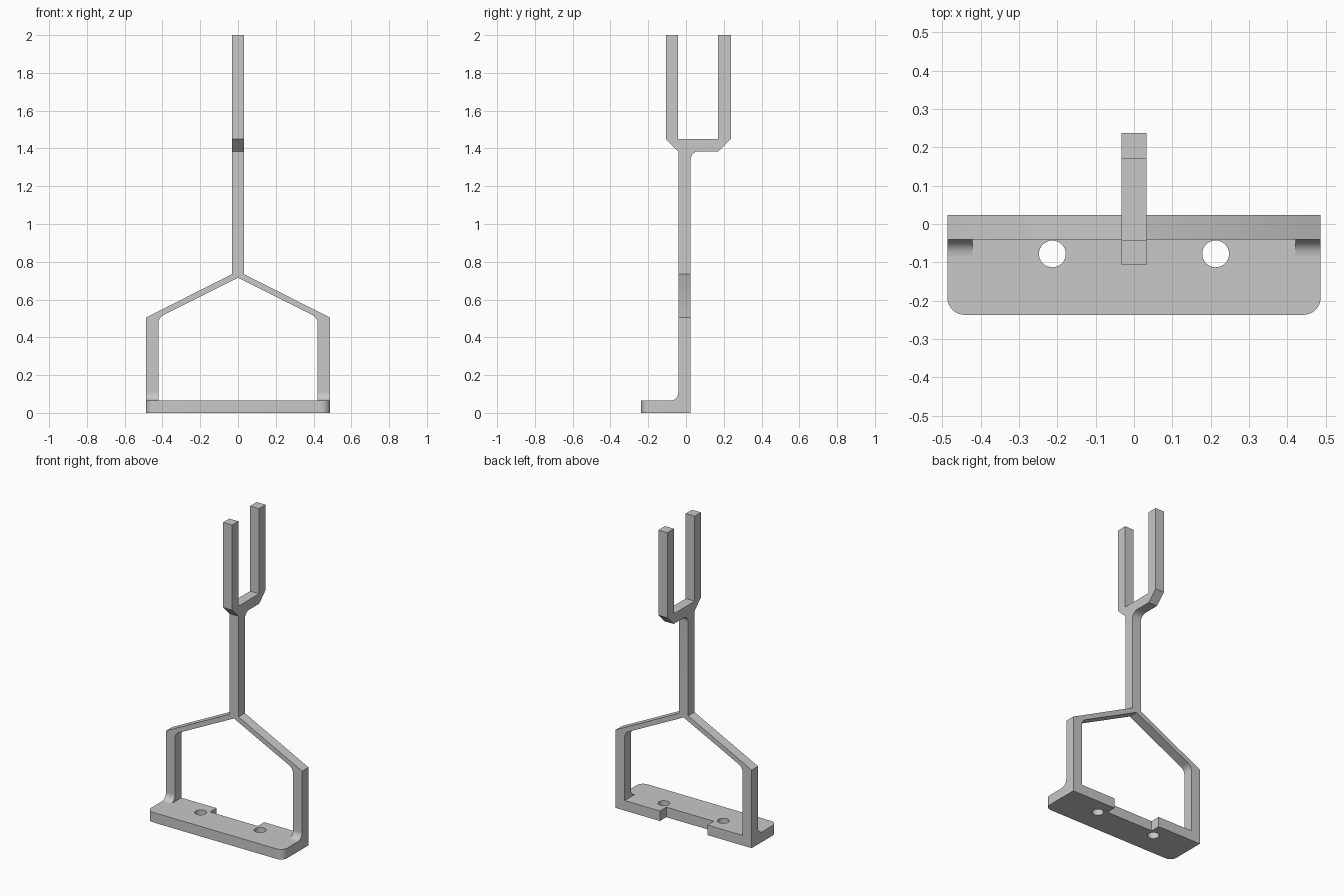
import bpy, bmesh
from math import sin, tan
from mathutils import Vector

cube = bpy.data.objects.get("Cube")
if cube:
    bpy.data.objects.remove(cube, do_unlink=True)

grey = bpy.data.materials.new("plain grey")
grey.use_nodes = True
COLOUR = (0.58, 0.58, 0.58, 1)
grey.diffuse_color = COLOUR
grey.node_tree.nodes["Principled BSDF"].inputs["Base Color"].default_value = COLOUR


def rounded(points, steps=8):
    """Closed outline from (u, v, radius) corners, with arcs at the rounded ones."""
    out = []
    for i, (u, v, r) in enumerate(points):
        p = Vector((u, v))
        new = [p]
        if r:
            a = (Vector(points[i - 1][:2]) - p).normalized()
            b = (Vector(points[(i + 1) % len(points)][:2]) - p).normalized()
            half = a.angle(b) / 2
            centre = p + (a + b).normalized() * r / sin(half)
            start = (p + a * r / tan(half) - centre).normalized()
            end = (p + b * r / tan(half) - centre).normalized()
            new = [centre + start.slerp(end, k / steps) * r for k in range(steps + 1)]
        for q in new:
            if not out or (q - out[-1]).length > 1e-4:
                out.append(q)
    return out


def prism(name, points, axis, lo, hi):
    """Extrude an outline along one axis."""
    place = {"x": lambda u, v, t: (t, u, v),
             "y": lambda u, v, t: (u, t, v),
             "z": lambda u, v, t: (u, v, t)}[axis]
    bm = bmesh.new()
    face = bm.faces.new([bm.verts.new(place(p.x, p.y, lo)) for p in rounded(points)])
    moved = bmesh.ops.extrude_face_region(bm, geom=[face], use_keep_orig=True)["geom"]
    bmesh.ops.translate(bm, vec=place(0, 0, hi - lo),
                        verts=[g for g in moved if isinstance(g, bmesh.types.BMVert)])
    bmesh.ops.recalc_face_normals(bm, faces=bm.faces)
    mesh = bpy.data.meshes.new(name)
    bm.to_mesh(mesh)
    bm.free()
    mesh.materials.append(grey)
    obj = bpy.data.objects.new(name, mesh)
    bpy.context.collection.objects.link(obj)
    return obj


def mirrored(half):
    """Add the left-right reflection of a half outline."""
    return half + [(-u, v, r) for u, v, r in reversed(half)]


W = 0.487                    # half width of the base
LEG = 0.422                  # inner side of the legs
FRONT, BACK = -0.041, 0.024  # frame thickness
TOP = 0.065                  # base thickness
FOOT = 0.107                 # top of the foot fillet
BAR = 0.032                  # half width of the stem

# Base plate with rounded front corners and a notch at the back
base = prism("base_plate", mirrored([
    (0.17, FRONT, 0), (0.17, BACK, 0), (W, BACK, 0), (W, -0.237, 0.045)]), "z", 0, TOP)

# Two screw holes
for x in (-0.213, 0.213):
    bpy.ops.mesh.primitive_cylinder_add(vertices=32, radius=0.035, depth=0.3,
                                        location=(x, -0.078, 0))
    cutter = bpy.context.object
    cutter.name = "hole_cutter"
    cutter.hide_render = True
    mod = base.modifiers.new("hole", "BOOLEAN")
    mod.operation, mod.solver, mod.object = "DIFFERENCE", "EXACT", cutter
    bpy.context.view_layer.objects.active = base
    bpy.ops.object.modifier_apply(modifier=mod.name)
    bpy.data.objects.remove(cutter, do_unlink=True)

parts = [base]

# Feet curving from the base into the legs
for side, lo, hi in (("right", -W, -LEG), ("left", LEG, W)):
    parts.append(prism(side + "_foot", [
        (FRONT - 0.042, TOP, 0), (FRONT, TOP, 0.042), (FRONT, FOOT, 0),
        (BACK, FOOT, 0), (BACK, TOP, 0)], "x", lo, hi))

# Legs and sloping arms as one frame
outer = [(BAR, 0.734, 0), (W, 0.505, 0), (W, FOOT, 0), (LEG, FOOT, 0),
         (LEG, 0.504, 0.05)]
frame = outer + [(0, 0.715, 0)] + [(-u, v, r) for u, v, r in reversed(outer)]
parts.append(prism("arched_frame", frame, "y", FRONT, BACK))

# Stem that splits into a two-pronged fork
parts.append(prism("stem_and_fork", [
    (FRONT, 0.734, 0), (FRONT, 1.385, 0), (-0.107, 1.45, 0), (-0.107, 2, 0),
    (-0.043, 2, 0), (-0.043, 1.45, 0), (0.17, 1.45, 0), (0.17, 2, 0),
    (0.237, 2, 0), (0.237, 1.45, 0), (0.172, 1.385, 0), (BACK, 1.385, 0.045),
    (BACK, 0.734, 0)], "x", -BAR, BAR))

# Smooth the fillets, keep the edges sharp
bpy.ops.object.select_all(action="DESELECT")
for obj in parts:
    obj.select_set(True)
bpy.context.view_layer.objects.active = base
bpy.ops.object.shade_smooth_by_angle(angle=0.5)
